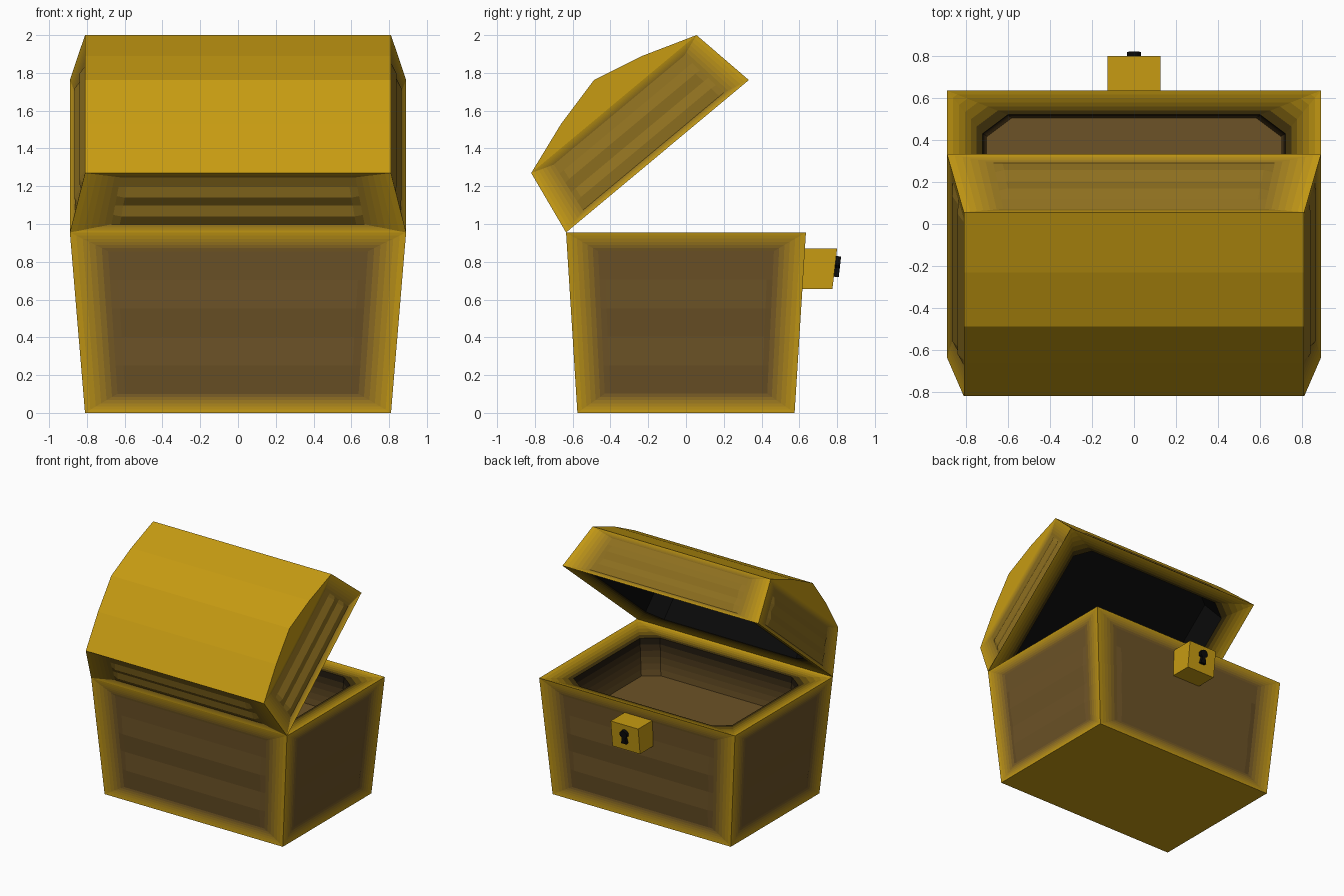
import bpy, bmesh
from math import sin, cos, radians, atan2
from mathutils import Vector, Matrix

if "Cube" in bpy.data.objects:
    bpy.data.objects.remove(bpy.data.objects["Cube"])

GOLD = (0.57, 0.33, 0.006)
BROWN = (0.15, 0.085, 0.02)
LID_BROWN = (0.27, 0.16, 0.014)
BLACK = (0.003, 0.003, 0.003)
STEPS = 6
SIGNS = [(-1, -1), (1, -1), (1, 1), (-1, 1)]
mats = {}


def mix(a, b, t):
    return tuple(round(p + (q - p) * t, 4) for p, q in zip(a, b))


def material(col):
    if col not in mats:
        mats[col] = bpy.data.materials.new("paint")
        mats[col].diffuse_color = (*col, 1)
    return mats[col]


class Part:
    """Collects coloured faces and turns them into one object."""
    def __init__(self):
        self.bm = bmesh.new()
        self.cols = []

    def face(self, pts, col):
        if col not in self.cols:
            self.cols.append(col)
        f = self.bm.faces.new([self.bm.verts.new(p) for p in pts])
        f.material_index = self.cols.index(col)

    def band(self, a, b, col):
        n = len(a)
        for i in range(n):
            j = (i + 1) % n
            self.face([a[i], a[j], b[j], b[i]], col)

    def finish(self, name, matrix=Matrix()):
        bmesh.ops.remove_doubles(self.bm, verts=self.bm.verts, dist=1e-5)
        me = bpy.data.meshes.new(name)
        self.bm.to_mesh(me)
        self.bm.free()
        for c in self.cols:
            me.materials.append(material(c))
        ob = bpy.data.objects.new(name, me)
        ob.matrix_world = matrix
        bpy.context.collection.objects.link(ob)
        return ob


def wall(part, corners, iu, iv, recess, rib, brown):
    """Gold frame fading into a recessed panel of five tilted planks."""
    bl, br, tr, tl = corners
    normal = (br - bl).cross(tl - bl).normalized()

    def pt(u, v, d):
        return bl.lerp(br, u).lerp(tl.lerp(tr, u), v) + normal * d

    def ring(t):
        u, v, d = iu * t, iv * t, -recess * t
        return [pt(u, v, d), pt(1 - u, v, d), pt(1 - u, 1 - v, d), pt(u, 1 - v, d)]

    for k in range(STEPS):
        part.band(ring(k / STEPS), ring((k + 1) / STEPS), mix(GOLD, brown, (k + 0.5) / STEPS))
    us = [iu, iu + 0.025, 1 - iu - 0.025, 1 - iu]
    lift = [0, rib, 0, rib, 0, 0]
    for r in range(5):
        rows = []
        for q in (r, r + 1):
            v = iv + (1 - 2 * iv) * q / 5
            rows.append([pt(u, v, -recess + (lift[q] if 0 < i < 3 else 0)) for i, u in enumerate(us)])
        for i in range(3):
            part.face([rows[0][i], rows[0][i + 1], rows[1][i + 1], rows[1][i]], brown)


def walls(part, low, high, recess, rib, insets, brown):
    for i in range(4):
        c = [SIGNS[i], SIGNS[(i + 1) % 4]]
        quad = [Vector((sx * low[0], sy * low[1], low[2])) for sx, sy in c]
        quad += [Vector((sx * high[0], sy * high[1], high[2])) for sx, sy in reversed(c)]
        wall(part, quad, insets[i % 2], 0.105, recess, rib, brown)


def hollow(part, X, Y, z_rim, z_lip, z_end, end_col, flip=False):
    """Rim fading to black, then an eight-sided cavity."""
    a, d, c, b = 0.72, 0.43, 0.60, 0.52
    octo = [(a, -d), (a, d), (c, b), (-c, b), (-a, d), (-a, -d), (-c, -b), (c, -b)]
    rect = [(X, -Y), (X, Y), (X, Y), (-X, Y), (-X, Y), (-X, -Y), (-X, -Y), (X, -Y)]
    if flip:
        octo.reverse()
        rect.reverse()
    outer = [Vector((x, y, z_rim)) for x, y in rect]
    lip = [Vector((x, y, z_lip)) for x, y in octo]
    end = [Vector((x * 0.97, y * 0.97, z_end)) for x, y in octo]
    for start, stop, c0, c1 in ((outer, lip, GOLD, BLACK), (lip, end, BLACK, end_col)):
        for k in range(STEPS):
            r0 = [p.lerp(q, k / STEPS) for p, q in zip(start, stop)]
            r1 = [p.lerp(q, (k + 1) / STEPS) for p, q in zip(start, stop)]
            part.band(r0, r1, mix(c0, c1, (k + 0.5) / STEPS))
    part.face(end, end_col)


# chest body: flared walls, floor, rim and cavity
body = Part()
walls(body, (0.81, 0.575, 0), (0.89, 0.635, 0.955), 0.014, 0.01, (0.11, 0.13), BROWN)
body.face([(sx * 0.81, sy * 0.575, 0) for sx, sy in reversed(SIGNS)], GOLD)
hollow(body, 0.89, 0.635, 0.955, 0.92, 0.62, BROWN)
body.finish("chest_body")

# lid, built level and then swung open about the hinge edge
lid = Part()
walls(lid, (0.89, 0.63, 0), (0.81, 0.57, 0.36), 0.02, 0.016, (0.12, 0.11), LID_BROWN)
hollow(lid, 0.89, 0.63, 0, 0.035, 0.28, BLACK, flip=True)
arch = [(-0.57, 0.36), (-0.28, 0.459), (0, 0.525), (0.28, 0.459), (0.57, 0.36)]
for (y0, z0), (y1, z1) in zip(arch, arch[1:]):
    lid.face([(-0.81, y0, z0), (0.81, y0, z0), (0.81, y1, z1), (-0.81, y1, z1)], GOLD)
lid.face([(-0.81, y, z) for y, z in arch], GOLD)
lid.face([(0.81, y, z) for y, z in reversed(arch)], GOLD)
swing = (Matrix.Translation((0, -0.635, 0.955)) @ Matrix.Rotation(atan2(0.805, 0.965), 4, 'X')
         @ Matrix.Translation((0, 0.63, 0)))
lid.finish("chest_lid", swing)


def prism(part, front, back, col):
    """Solid between two matching outlines, front one counter-clockwise."""
    part.face(front, col)
    part.face(back[::-1], col)
    part.band(back, front, col)


# lock box with sloping face
lock = Part()
face = [(0.125, 0.775, 0.655), (-0.125, 0.775, 0.655), (-0.125, 0.80, 0.87), (0.125, 0.80, 0.87)]
prism(lock, face, [(x, 0.6, z) for x, y, z in face], GOLD)
lock.finish("lock_box")

# raised keyhole: round top over a flared stem
key = Part()
outline = [(0.024, -0.055), (-0.024, -0.055), (-0.014, -0.005)]
outline += [(0.033 * cos(radians(t)), 0.022 + 0.033 * sin(radians(t))) for t in range(210, -31, -30)]
outline += [(0.014, -0.005)]
prism(key, [(x, 0.018, z) for x, z in outline], [(x, -0.03, z) for x, z in outline], BLACK)
key.finish("keyhole", Matrix.Translation((0, 0.797, 0.775)) @ Matrix.Rotation(radians(-6.6), 4, 'X'))

for m in bpy.data.materials:
    if m.users and not m.is_grease_pencil:
        m.use_nodes = True
        m.node_tree.nodes["Principled BSDF"].inputs["Base Color"].default_value = m.diffuse_color
